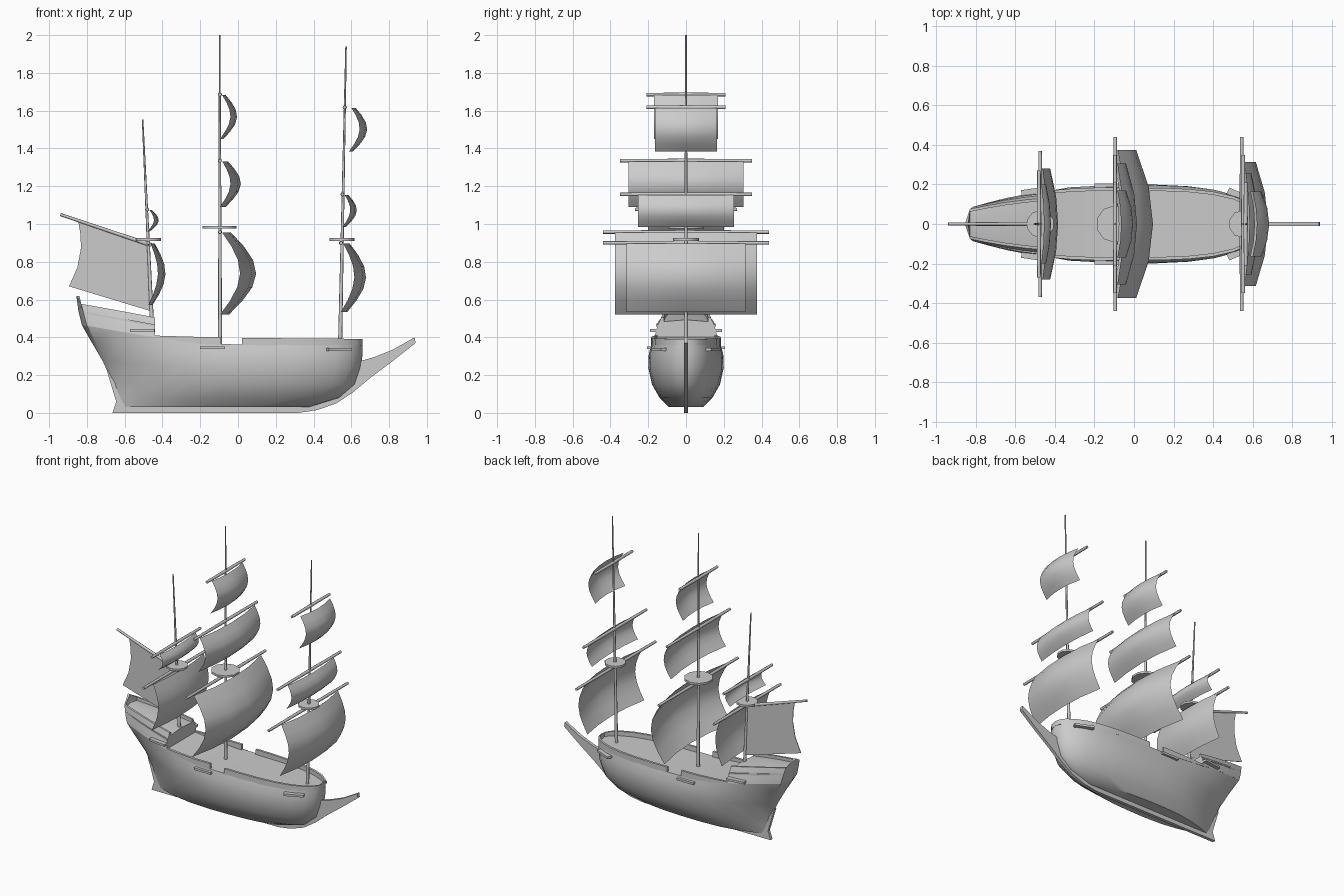
import bpy, bmesh, math
from mathutils import Vector

if "Cube" in bpy.data.objects:
    bpy.data.objects.remove(bpy.data.objects["Cube"])


def finish(name, bm, angle=35, closed=True):
    bmesh.ops.remove_doubles(bm, verts=bm.verts, dist=0.0005)
    if closed:
        bmesh.ops.recalc_face_normals(bm, faces=bm.faces)
    me = bpy.data.meshes.new(name)
    bm.to_mesh(me)
    bm.free()
    me.shade_smooth()
    me.set_sharp_from_angle(angle=math.radians(angle))
    ob = bpy.data.objects.new(name, me)
    bpy.context.collection.objects.link(ob)
    return ob


def grid(rows, loop=False, caps=False, mirror=True):
    """Quad grid from rows of points, optionally mirrored across y = 0."""
    bm = bmesh.new()
    vs = [[bm.verts.new(p) for p in r] for r in rows]
    n = len(rows[0])
    for a, b in zip(vs, vs[1:]):
        for j in range(n if loop else n - 1):
            k = (j + 1) % n
            bm.faces.new((a[j], a[k], b[k], b[j]))
    if caps:
        bm.faces.new(vs[0])
        if caps == 2:
            bm.faces.new(vs[-1])
    if mirror:
        geom = bm.verts[:] + bm.edges[:] + bm.faces[:]
        bmesh.ops.mirror(bm, geom=geom, axis='Y', merge_dist=0.0001)
    return bm


# hull levels: height, half width amidships, half width at stern, stern x, bow x
LEVELS = [(.03, .09, .008, -.60, .38), (.08, .14, .013, -.62, .54),
          (.15, .18, .02, -.64, .62), (.24, .20, .04, -.69, .65),
          (.31, .197, .068, -.75, .66), (.362, .183, .09, -.80, .66)]


def hull_point(level, u):
    z, mid, stern, xs, xb = level
    f = (z - .03) / .332
    x = xs + (xb - xs) * u
    if u > .45:
        s = min(1, (u - .45) / .55)
        w = mid * max(0, 1 - s ** (2.4 + 1.6 * f)) ** .5
    else:
        w = mid + (stern - mid) * ((.45 - u) / .45) ** 2.2
    z += f * f * .1 * max(0, (-x - .1) / .7) ** 1.3
    return x, w, z


def sheer(x):
    xs, xb = LEVELS[-1][3:]
    return hull_point(LEVELS[-1], (x - xs) / (xb - xs))


# hull with closed deck
US = [0, .08, .18, .3, .45, .6, .72, .82, .9, .95, .985, 1]
rows = []
for i, lv in enumerate([LEVELS[0]] + LEVELS + [LEVELS[-1]]):
    flat = i in (0, len(LEVELS) + 1)
    pts = [hull_point(lv, u) for u in US]
    x, w, z = pts[0]
    rows.append([(x - .025, 0, z)] + [(x, 0 if flat else -w, z) for x, w, z in pts])
finish("hull", grid(rows), 40)

# raised stern deck with side rails and rounded end
sections = []
for x in (-.44, -.54, -.64, -.73, -.80):
    _, w, z = sheer(x)
    top = .505 + (-.44 - x) * .2
    xt = x - .03 * ((-.44 - x) / .36) ** 2
    wt = w - .035 * (1 - .6 * (-.44 - x) / .36)
    sections.append([(x, -w, z), ((x + xt) / 2, -(w + wt) / 2 - .004, (z + top) / 2),
                     (xt, -wt, top), (xt, -wt + .014, top),
                     (xt, -wt + .014, top - .022), (xt, 0, top - .012)])
sections.append([(-.825, 0, .46), (-.845, 0, .54), (-.856, 0, .62), (-.84, 0, .62),
                 (-.835, 0, .575), (-.83, 0, .57)])
bm = grid(sections)
front = [Vector(p) for p in sections[0]]
arch = front + [Vector((v.x, -v.y, v.z)) for v in reversed(front[:-1])]
bm.faces.new([bm.verts.new(p) for p in arch])
finish("stern_deck", bm, 35)


def strip(name, stations, z_low, z_high, out, inn):
    """Closed band following the deck edge on both sides."""
    secs = []
    for x in stations:
        _, w, z = sheer(x)
        a, b = max(0, w + out), max(0, w - inn)
        if x >= .66:
            a = b = 0
        xi = x - (inn if x >= .66 else 0)
        lo, hi = z + z_low, z_high(x)
        secs.append([(x, -a, lo), (x, -a, hi), (xi, -b, hi), (xi, -b, lo)])
    finish(name, grid(secs, loop=True, caps=1 if stations[-1] >= .66 else 2), 35)


# bulwarks either side of the waist opening
strip("aft_bulwark", [-.44, -.32, -.2, -.09], -.005,
      lambda x: .402 + .03 * max(0, -x - .2), .001, .015)
strip("fore_bulwark", [.02, .15, .28, .4, .5, .58, .63, .65, .66], -.005,
      lambda x: .397 - .008 * max(0, x), .001, .015)

# moulding along the raised stern side
secs = []
for x in (-.44, -.56, -.68, -.80):
    t = (-.44 - x) / .36
    w = sheer(x)[1] - .015 + .006 * t
    z = .462 + .068 * t
    secs.append([(x - .01 * t, -w - o, z + h) for o, h in
                 ((-.01, -.005), (.006, -.005), (.006, .006), (-.01, .006))])
finish("stern_moulding", grid(secs, loop=True, caps=2), 35)


def plate(name, outline, half):
    """Flat board in the plane y = 0."""
    bm = bmesh.new()
    f = bm.faces.new([bm.verts.new((x, -half, z)) for x, z in outline])
    if half:
        ext = bmesh.ops.extrude_face_region(bm, geom=[f])
        vs = [g for g in ext["geom"] if isinstance(g, bmesh.types.BMVert)]
        bmesh.ops.translate(bm, verts=vs, vec=(0, 2 * half, 0))
    bmesh.ops.triangulate(bm, faces=[g for g in bm.faces if len(g.verts) > 4])
    return finish(name, bm, 30)


# keel, stem and pointed beak
plate("keel_and_beak", [(-.665, 0), (.32, 0), (.42, .015), (.52, .05), (.61, .11), (.70, .185),
                        (.82, .275), (.94, .37), (.935, .40), (.82, .335), (.72, .295),
                        (.65, .275), (.6, .2), (.5, .1), (.35, .06), (-.58, .06),
                        (-.66, .22), (-.695, .225), (-.672, .15), (-.645, .06)], .011)


def spar(name, p, q, r1, r2, sides=8):
    p, q = Vector(p), Vector(q)
    d = q - p
    bm = bmesh.new()
    bmesh.ops.create_cone(bm, cap_ends=True, segments=sides, radius1=r1, radius2=r2, depth=d.length)
    bm.transform(d.to_track_quat('Z', 'Y').to_matrix().to_4x4())
    bmesh.ops.translate(bm, verts=bm.verts, vec=(p + q) / 2)
    return finish(name, bm, 50)


def sail(name, x0, lean, hw, top, bottom, edge, belly):
    """Square sail, bulging forward both vertically and across."""
    rows = []
    for i in range(7):
        v = i / 6
        s = math.sin(math.pi * v)
        row = []
        for j in range(5):
            h = j / 2 - 1
            x = x0 + lean * v + edge * s + belly * (.55 + .45 * s) * (1 - h * h)
            row.append((x, h * hw, top + (bottom - top) * v))
        rows.append(row)
    finish(name, grid(rows, mirror=False), 80, closed=False)


# masts: foot, head, platform (x, z, radius)
# tiers: yard x, yard z, yard half length, sail half width, sail bottom, edge bulge, belly
MASTS = {
    "main": ((-.095, .34), (-.097, 2.0), (-.098, .983, .094),
             [(-.095, .957, .44, .375, .52, .10, .085),
              (-.096, 1.335, .35, .305, 1.09, .05, .055),
              (-.096, 1.685, .21, .17, 1.45, .05, .035)]),
    "fore": ((.54, .34), (.572, 1.94), (.55, .918, .07),
             [(.545, .90, .44, .315, .535, .065, .062),
              (.553, 1.157, .35, .255, .985, .035, .035),
              (.565, 1.618, .21, .165, 1.385, .05, .04)]),
    "mizzen": ((-.455, .46), (-.505, 1.553), (-.474, .918, .07),
               [(-.475, .90, .37, .28, .57, .045, .04),
                (-.481, 1.077, .27, .20, .96, .03, .025)]),
}
for name, (foot, head, (px, pz, pr), tiers) in MASTS.items():
    spar(name + "_mast", (foot[0], 0, foot[1]), (head[0], 0, head[1]), .011, .004)
    spar(name + "_platform", (px, 0, pz - .007), (px, 0, pz + .007), pr, pr, 10)
    for i, (x, z, half, hw, bottom, edge, belly) in enumerate(tiers, 1):
        for s in (-1, 1):
            spar(f"{name}_yard_{i}_{'left' if s > 0 else 'right'}",
                 (x, 0, z), (x, s * half, z), .011, .009)
        gap = .035 if (name, i) == ("fore", 3) else .012
        sail(f"{name}_sail_{i}", x + gap, -.012, hw, z - .003, bottom, edge, belly)

# fore-and-aft sail with its gaff at the stern
spar("gaff", (-.46, 0, .888), (-.94, 0, 1.05), .011, .008)
plate("gaff_sail", [(-.845, 1.01), (-.48, .89), (-.472, .72), (-.465, .54), (-.68, .605),
                    (-.895, .67), (-.85, .77), (-.832, .87), (-.833, .94)], .002)

# rigging boards along the hull sides
for name, x, y, z, turn in (("main", -.135, .188, .345, 0), ("fore", .535, .142, .336, -.42),
                            ("mizzen", -.505, .163, .436, .14)):
    for s in (-1, 1):
        bpy.ops.mesh.primitive_cube_add(size=1, location=(x, s * y, z), rotation=(0, 0, s * turn))
        ob = bpy.context.object
        ob.name = f"{name}_rigging_board_{'left' if s > 0 else 'right'}"
        ob.scale = (.13, .035, .015)
